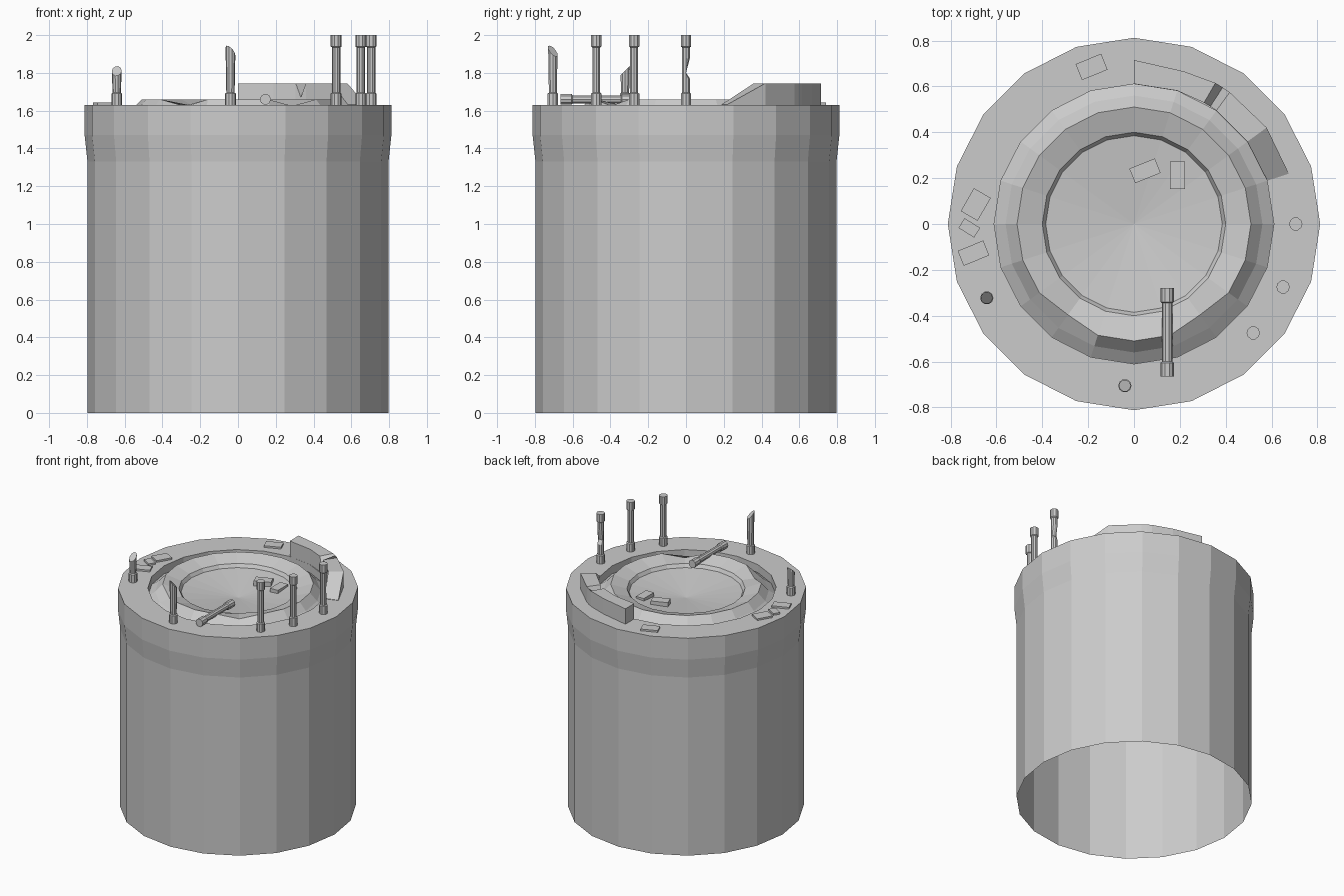
import bpy, bmesh, math
from mathutils import Matrix, Vector

SIDES = 20
DECK = 1.63

cube = bpy.data.objects.get("Cube")
if cube:
    bpy.data.objects.remove(cube, do_unlink=True)

grey = bpy.data.materials.new("concrete_grey")
grey.use_nodes = True
colour = (0.6, 0.6, 0.6, 1)
grey.diffuse_color = colour
grey.node_tree.nodes["Principled BSDF"].inputs["Base Color"].default_value = colour


def finish(name, bm, matrix=None):
    """Turn a bmesh into a flat shaded object."""
    mesh = bpy.data.meshes.new(name)
    bm.to_mesh(mesh)
    bm.free()
    mesh.materials.append(grey)
    obj = bpy.data.objects.new(name, mesh)
    if matrix:
        obj.matrix_world = matrix
    bpy.context.collection.objects.link(obj)
    return obj


def bridge(bm, a, b):
    n = len(a)
    for i in range(n):
        j = (i + 1) % n
        bm.faces.new((a[i], a[j], b[j], b[i]))


def lathe(bm, profile, sides):
    """Stack rings of (radius, height), joined from first to last."""
    rings = []
    for r, z in profile:
        ring = []
        for i in range(sides):
            a = math.tau * i / sides
            ring.append(bm.verts.new((r * math.cos(a), r * math.sin(a), z)))
        if rings:
            bridge(bm, rings[-1], ring)
        rings.append(ring)
    return rings


# Open-bottomed drum with a flared collar and a flat deck
bm = bmesh.new()
lathe(bm, [(0.797, 0), (0.797, 1.33), (0.812, 1.47), (0.812, DECK), (0.61, DECK)], SIDES)
finish("drum_body", bm)

# Shallow dish sunk in the deck, with a worn lip
bm = bmesh.new()
rings = lathe(bm, [(0.61, DECK), (0.61, 1.57), (0.56, 1.605), (0.51, 1.66),
                   (0.40, 1.625), (0.385, 1.60)], SIDES)
centre = bm.verts.new((0, 0, 1.555))
inner = rings[-1]
for i in range(SIDES):
    bm.faces.new((inner[i], inner[(i + 1) % SIDES], centre))
for i in (13, 17):
    rings[3][i].co.z -= 0.035
    rings[3][i].co.xy *= 0.96
finish("dish", bm)

# Curved wall fragment: angle from the back, outer radius, outer top, inner top
bm = bmesh.new()
TOP = 1.745
stations = [(0, 0.715, TOP, TOP), (18, 0.70, TOP, TOP), (30, 0.71, TOP, TOP),
            (33, 0.71, TOP, 1.67), (36, 0.71, TOP, TOP),
            (54, 0.715, TOP, TOP), (72, 0.71, DECK + 0.003, DECK + 0.003)]
last = None
for deg, r_out, z_out, z_in in stations:
    a = math.radians(deg)
    d = Vector((math.sin(a), math.cos(a), 0))
    section = [bm.verts.new(d * r + Vector((0, 0, z))) for r, z in
               ((0.611, DECK), (r_out, DECK), (r_out, z_out), (0.611, z_in))]
    if last:
        bridge(bm, last, section)
    else:
        bm.faces.new(section)
    last = section
bm.faces.new(last)
bmesh.ops.recalc_face_normals(bm, faces=bm.faces)
finish("wall_fragment", bm)


def rod(name, length, matrix, cut=None, notch=False):
    """Rod with thick ends; cut is the slope of a broken top."""
    thick, thin, end = 0.029, 0.022, 0.06
    profile = [(thick, 0), (thick, end), (thin, end + 0.005)]
    if notch:
        profile += [(thin, 0.14), (thin, 0.17), (thin, 0.25)]
    if cut:
        profile.append((0.026, length))
    else:
        profile += [(thin, length - end - 0.005), (thick, length - end), (thick, length)]
    bm = bmesh.new()
    rings = lathe(bm, profile, 10)
    bm.faces.new(reversed(rings[0]))
    bm.faces.new(rings[-1])
    if cut:
        for v in rings[-1]:
            v.co.z += v.co.x * cut[0] + v.co.y * cut[1]
    if notch:
        for v in rings[4]:
            v.co.y = min(v.co.y, 0.0)
    finish(name, bm, matrix)


# Standing rods, three whole and two broken
for name, x, y, length, cut, notch in (
        ("rod_right", 0.705, 0, 0.37, None, True),
        ("rod_front_right", 0.65, -0.275, 0.37, None, False),
        ("rod_front_mid", 0.52, -0.475, 0.37, None, False),
        ("broken_rod_front", -0.04, -0.705, 0.285, (-0.8, -0.8), False),
        ("broken_rod_left", -0.642, -0.322, 0.18, (0.1, 1.0), False)):
    rod(name, length, Matrix.Translation((x, y, DECK)), cut, notch)

# Fallen rod across the dish lip
rod("fallen_rod", 0.385,
    Matrix.Translation((0.145, -0.28, 1.66)) @ Matrix.Rotation(math.pi / 2, 4, "X"))

# Loose slabs: x, y, width, depth, turn, base height, thickness
slabs = [(-0.185, 0.685, 0.12, 0.075, 22, DECK, 0.013),
         (-0.69, 0.085, 0.115, 0.085, 60, DECK, 0.013),
         (-0.718, -0.017, 0.08, 0.05, -32, DECK, 0.013),
         (-0.70, -0.127, 0.12, 0.07, 22, DECK, 0.013),
         (0.048, 0.232, 0.12, 0.068, 22, 1.575, 0.04),
         (0.19, 0.213, 0.065, 0.12, 0, 1.575, 0.035)]
for n, (x, y, w, d, turn, base, h) in enumerate(slabs, 1):
    bm = bmesh.new()
    bmesh.ops.create_cube(bm, size=1)
    bmesh.ops.scale(bm, vec=(w, d, h), verts=bm.verts)
    finish(f"loose_slab_{n}", bm, Matrix.Translation((x, y, base + h / 2))
           @ Matrix.Rotation(math.radians(turn), 4, "Z"))
